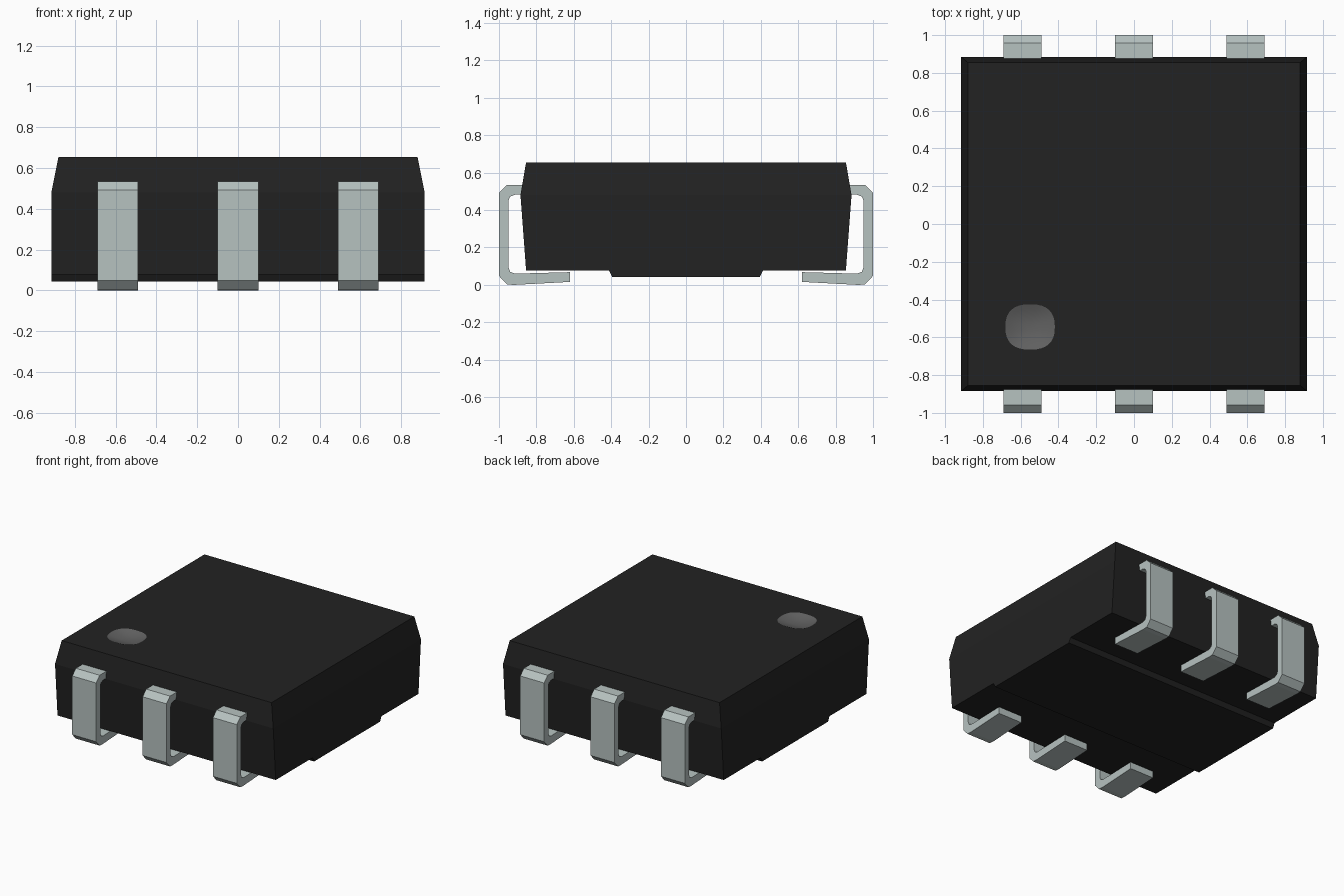
import bpy
import bmesh
from math import cos, sin, tau, copysign

cube = bpy.data.objects.get("Cube")
if cube:
    bpy.data.objects.remove(cube, do_unlink=True)


def make_material(name, rgb):
    mat = bpy.data.materials.new(name)
    mat.use_nodes = True
    mat.diffuse_color = (*rgb, 1)
    shader = next(n for n in mat.node_tree.nodes if n.type == "BSDF_PRINCIPLED")
    shader.inputs["Base Color"].default_value = (*rgb, 1)
    return mat


black = make_material("black_plastic", (0.016, 0.016, 0.016))
grey = make_material("grey_marker", (0.12, 0.12, 0.12))
metal = make_material("tinned_metal", (0.47, 0.54, 0.53))


def make_object(name, bm, materials):
    bmesh.ops.recalc_face_normals(bm, faces=bm.faces[:])
    mesh = bpy.data.meshes.new(name)
    bm.to_mesh(mesh)
    bm.free()
    for mat in materials:
        mesh.materials.append(mat)
    obj = bpy.data.objects.new(name, mesh)
    bpy.context.scene.collection.objects.link(obj)
    return obj


def bridge(bm, ring_a, ring_b):
    """Join two closed rings of equal length with quads."""
    faces = []
    for i in range(len(ring_a)):
        j = (i + 1) % len(ring_a)
        faces.append(bm.faces.new((ring_a[i], ring_a[j], ring_b[j], ring_b[i])))
    return faces


# Body: side profile swept across x, with tapered top
TOP, WAIST = 0.655, 0.48
half = [(0.885, WAIST), (0.855, 0.078), (0.412, 0.078), (0.395, 0.043)]
lower = half + [(-y, z) for y, z in reversed(half)]
bm = bmesh.new()
rings, tops = [], []
for side in (-1, 1):
    ring = [bm.verts.new((side * 0.915, y, z)) for y, z in lower]
    top = [bm.verts.new((side * 0.88, y, TOP)) for y in (-0.855, 0.855)]
    bm.faces.new(ring)
    bm.faces.new((ring[-1], top[0], top[1], ring[0]))
    rings.append(ring)
    tops.append(top)
for i in range(len(lower) - 1):
    bm.faces.new((rings[0][i], rings[0][i + 1], rings[1][i + 1], rings[1][i]))
for i, k in ((-1, 0), (0, 1)):
    bm.faces.new((rings[0][i], rings[1][i], tops[1][k], tops[0][k]))


# Pin-one marker: shallow rounded-square dish sunk in the top
def dish_ring(scale, depth, count=32):
    ring = []
    for i in range(count):
        c, s = cos(tau * i / count), sin(tau * i / count)
        x = copysign(abs(c) ** 0.8, c) * 0.131 * scale
        y = copysign(abs(s) ** 0.8, s) * 0.12 * scale
        ring.append(bm.verts.new((-0.55 + x, -0.545 + y, TOP - depth)))
    return ring


levels = [1, 0.8, 0.6, 0.4, 0.2]
dish = [dish_ring(r, 0.025 * (1 - r * r)) for r in levels]
corners = [tops[0][0], tops[1][0], tops[1][1], tops[0][1]]
border = []
for loop in (corners, dish[0]):
    for a, b in zip(loop, loop[1:] + loop[:1]):
        border.append(bm.edges.get((a, b)) or bm.edges.new((a, b)))
bmesh.ops.triangle_fill(bm, edges=border, use_beauty=True, normal=(0, 0, 1))
marker = [bm.faces.new(dish[-1])]
for outer, inner in zip(dish, dish[1:]):
    marker += bridge(bm, outer, inner)
for face in marker:
    face.material_index = 1
    face.smooth = True
make_object("body", bm, [black, grey])

# Leads: bent strips, three along the front and three along the back
strip = [(0.84, 0.535), (0.957, 0.535), (1.0, 0.493), (1.0, 0.048),
         (0.957, 0.002), (0.92, 0.0), (0.62, 0.016), (0.62, 0.068),
         (0.915, 0.06), (0.94, 0.07), (0.95, 0.095), (0.95, 0.45),
         (0.94, 0.472), (0.915, 0.482), (0.84, 0.482)]


def make_lead(name, x, facing):
    bm = bmesh.new()
    ends = [[bm.verts.new((x + dx, facing * y, z)) for y, z in strip]
            for dx in (-0.1, 0.1)]
    for end in ends:
        bm.faces.new(end)
    bridge(bm, *ends)
    make_object(name, bm, [metal])


for row, facing in (("front", -1), ("back", 1)):
    for place, x in (("right", -0.59), ("middle", 0), ("left", 0.59)):
        make_lead(f"{row}_{place}_lead", x, facing)
